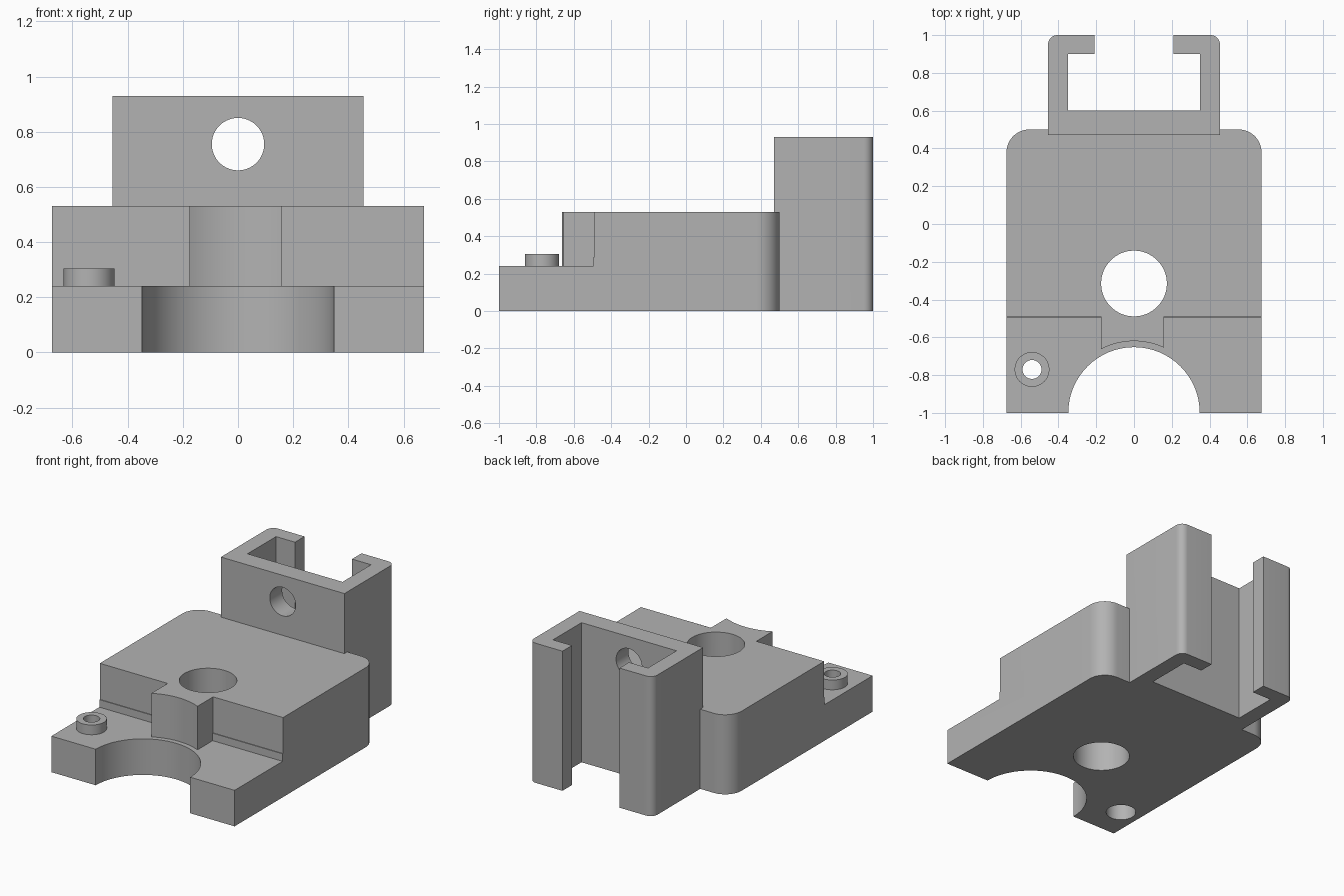
import bpy, bmesh
from math import sin, cos, pi, radians, asin

cube = bpy.data.objects.get("Cube")
if cube:
    bpy.data.objects.remove(cube, do_unlink=True)

grey = bpy.data.materials.new("plain grey")
grey.use_nodes = True
colour = (0.45, 0.45, 0.45, 1)
grey.diffuse_color = colour
grey.node_tree.nodes["Principled BSDF"].inputs["Base Color"].default_value = colour


def arc(cx, cy, r, start, end, steps=12):
    """Points on an arc, angles in degrees."""
    angles = [radians(start + (end - start) * i / steps) for i in range(steps + 1)]
    return [(cx + r * cos(a), cy + r * sin(a)) for a in angles]


def circle(cx, cy, r):
    return arc(cx, cy, r, 0, 360, 64)[:-1]


def prism(name, outline, z0, z1):
    """Extrude a plan outline from z0 to z1."""
    bm = bmesh.new()
    face = bm.faces.new([bm.verts.new((x, y, z0)) for x, y in outline])
    top = bmesh.ops.extrude_face_region(bm, geom=[face])["geom"]
    verts = [v for v in top if isinstance(v, bmesh.types.BMVert)]
    bmesh.ops.translate(bm, verts=verts, vec=(0, 0, z1 - z0))
    bmesh.ops.recalc_face_normals(bm, faces=bm.faces)
    mesh = bpy.data.meshes.new(name)
    bm.to_mesh(mesh)
    bm.free()
    mesh.materials.append(grey)
    obj = bpy.data.objects.new(name, mesh)
    bpy.context.collection.objects.link(obj)
    return obj


def combine(target, tool, operation):
    """Apply a boolean and remove the tool."""
    mod = target.modifiers.new("boolean", 'BOOLEAN')
    mod.operation, mod.solver, mod.object = operation, 'EXACT', tool
    bpy.context.view_layer.objects.active = target
    bpy.ops.object.modifier_apply(modifier=mod.name)
    bpy.data.objects.remove(tool, do_unlink=True)


# Main block with rounded back corners
W, DECK, TOP = 0.675, 0.24, 0.53
block = prism("mount_block", [(-W, -1), (W, -1)]
              + arc(W - 0.12, 0.38, 0.12, 0, 90)
              + arc(-W + 0.12, 0.38, 0.12, 90, 180), 0, TOP)

# Lower front deck, leaving the curved post standing
left, right, R = 0.16, -0.175, 0.38
a0 = 90 - asin(left / R) * 180 / pi
a1 = 90 - asin(right / R) * 180 / pi
step = prism("step_cutter", [(-1, -1.2), (1, -1.2), (1, -0.49), (left, -0.49)]
             + arc(0, -1, R, a0, a1, 24)
             + [(right, -0.49), (-1, -0.49)], DECK, 0.7)
combine(block, step, 'DIFFERENCE')

# Shallow lip along the foot of the step
lip = prism("step_lip", [(-W, -0.495), (W, -0.495), (W, -0.45), (-W, -0.45)], 0.2, 0.29)
combine(block, lip, 'UNION')

# Slotted channel at the back, one half mirrored
half = [(0.455, 0.47)] + arc(0.405, 0.95, 0.05, 0, 90, 8) + [
    (0.21, 1), (0.21, 0.9), (0.35, 0.9), (0.35, 0.6)]
channel = prism("channel", half + [(-x, y) for x, y in reversed(half)], 0, 0.93)
combine(block, channel, 'UNION')

# Screw boss on the deck
bx, by = -0.54, -0.77
combine(block, prism("boss", circle(bx, by, 0.092), 0.15, 0.305), 'UNION')

# Vertical openings: front recess, main bore, screw hole and its counterbore
for outline, top in ((circle(0, -1, 0.348), 0.4),
                     (circle(0, -0.315, 0.174), 0.8),
                     (circle(bx, by, 0.05), 0.8),
                     (circle(bx, by, 0.092), 0.13)):
    combine(block, prism("hole_cutter", outline, -0.2, top), 'DIFFERENCE')

# Cross hole through the channel plate
cutter = prism("cross_cutter", circle(0, 0, 0.095), -0.12, 0.12)
cutter.rotation_euler.x = pi / 2
cutter.location = (0, 0.53, 0.755)
combine(block, cutter, 'DIFFERENCE')

# Smooth the round walls, keep the edges sharp
bpy.ops.object.select_all(action='DESELECT')
block.select_set(True)
bpy.context.view_layer.objects.active = block
bpy.ops.object.shade_smooth_by_angle(angle=radians(30))
